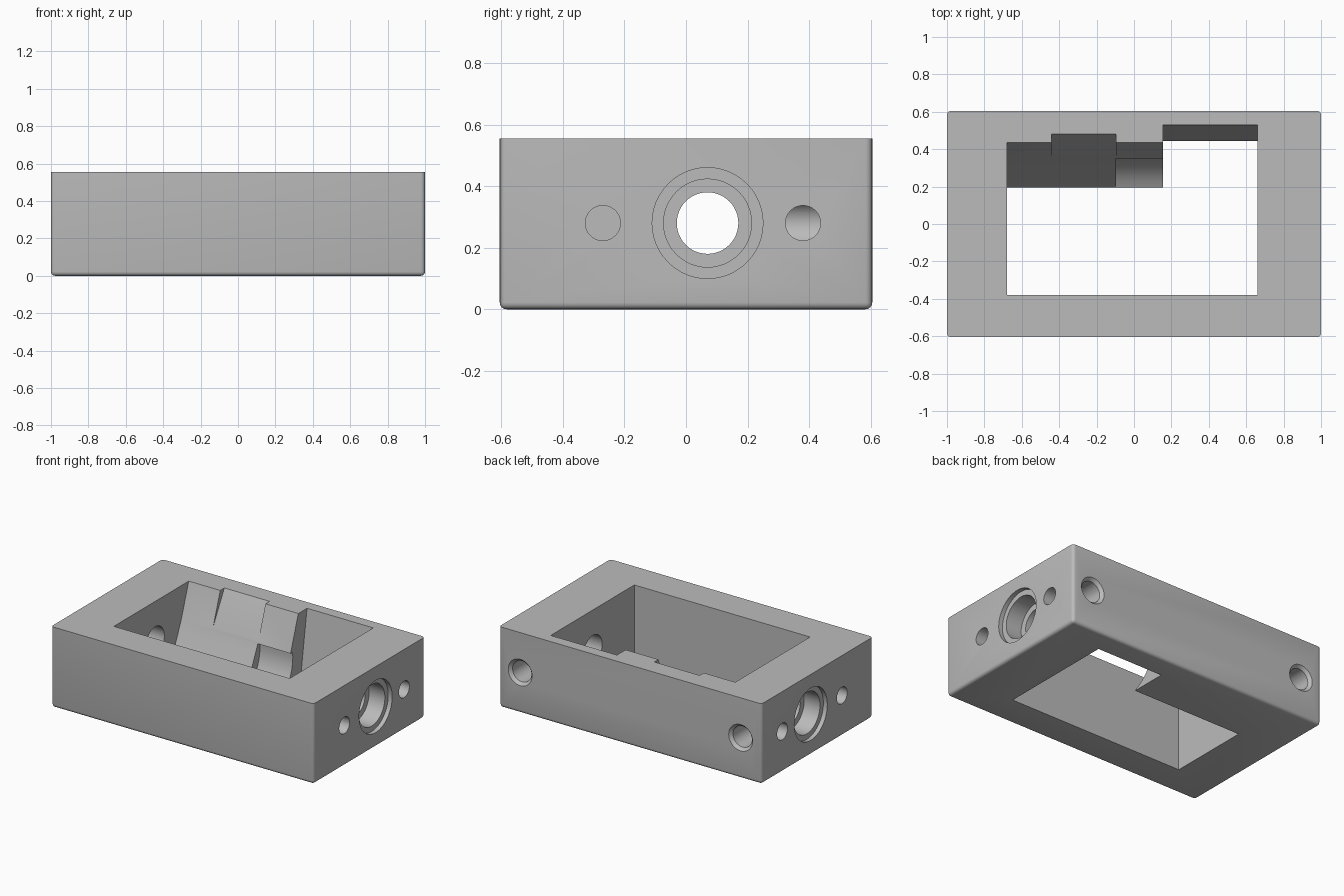
import bpy, bmesh, math
from mathutils import Matrix, Vector

cube = bpy.data.objects.get("Cube")
if cube:
    bpy.data.objects.remove(cube, do_unlink=True)

metal = bpy.data.materials.new("plain grey metal")
metal.use_nodes = True
GREY = (0.5, 0.5, 0.5, 1)
metal.diffuse_color = GREY
metal.node_tree.nodes["Principled BSDF"].inputs["Base Color"].default_value = GREY

W, D, H = 2.0, 1.21, 0.555
BORE_Y, BORE_Z = 0.07, 0.28


def add_object(name, bm):
    bmesh.ops.recalc_face_normals(bm, faces=bm.faces)
    mesh = bpy.data.meshes.new(name)
    bm.to_mesh(mesh)
    bm.free()
    mesh.materials.append(metal)
    obj = bpy.data.objects.new(name, mesh)
    bpy.context.collection.objects.link(obj)
    return obj


def prism(name, profile, x0, x1):
    """Extrude a (y, z) profile along x."""
    bm = bmesh.new()
    face = bm.faces.new([bm.verts.new((x0, y, z)) for y, z in profile])
    ext = bmesh.ops.extrude_face_region(bm, geom=[face])
    verts = [v for v in ext["geom"] if isinstance(v, bmesh.types.BMVert)]
    bmesh.ops.translate(bm, verts=verts, vec=(x1 - x0, 0, 0))
    return add_object(name, bm)


def stepped_hole(name, origin, direction, steps, sides=48):
    """Turned solid: steps are (depth, radius) along the direction."""
    bm = bmesh.new()
    turn = Vector((0, 0, 1)).rotation_difference(Vector(direction)).to_matrix().to_4x4()
    place = Matrix.Translation(origin) @ turn
    rings = []
    for depth, r in steps:
        rings.append([bm.verts.new(place @ Vector((r * math.cos(a), r * math.sin(a), depth)))
                      for a in (math.tau * i / sides for i in range(sides))])
    for a, b in zip(rings, rings[1:]):
        for i in range(sides):
            j = (i + 1) % sides
            bm.faces.new((a[i], a[j], b[j], b[i]))
    bm.faces.new(rings[0])
    bm.faces.new(rings[-1])
    return add_object(name, bm)


# Block with rounded upright and bottom edges, crisp top
bm = bmesh.new()
bmesh.ops.create_cube(bm, size=1)
bmesh.ops.transform(bm, verts=bm.verts,
                    matrix=Matrix.Translation((0, 0, H / 2)) @ Matrix.Diagonal((W, D, H, 1)))
soft = [e for e in bm.edges if min(v.co.z for v in e.verts) < H / 2]
bmesh.ops.bevel(bm, geom=soft, offset=0.022, segments=4, profile=0.5, affect='EDGES')
block = add_object("housing_block", bm)

# Cavity with sloping back wall
cutters = [prism("cavity_cutter", [(-0.38, -0.1), (0.15, -0.1), (0.195, 0), (0.22, 0.04),
                                   (0.248, 0.09), (0.283, 0.165), (0.318, 0.24), (0.35, 0.31),
                                   (0.435, H), (0.47, 0.655), (-0.38, 0.655)], -0.68, 0.66)]

# Upper relief in the slope
cutters.append(prism("relief_cutter", [(0.2, 0.3), (0.34, 0.3), (0.48, H),
                                       (0.535, 0.655), (0.2, 0.655)], -0.44, -0.095))

# Round clearance pocket under a small ledge, around the bore axis
R = 0.305
arc = []
for i in range(11):
    a = math.radians(6 - 72 * i / 10)
    arc.append((BORE_Y + R * math.cos(a), BORE_Z + R * math.sin(a)))
cutters.append(prism("pocket_cutter", arc + [(0, -0.02), (0, arc[0][1])], -0.095, 0.2))

# Deeper end of the cavity
cutters.append(prism("deep_cutter", [(0, -0.1), (0.43, -0.1), (0.445, 0), (0.53, H),
                                     (0.545, 0.655), (0, 0.655)], 0.155, 0.66))

# Bores and blind holes, mirrored on both ends
for side in (1, -1):
    cutters.append(stepped_hole("bore_cutter", (side, BORE_Y, BORE_Z), (-side, 0, 0),
                                [(-0.1, 0.18), (0.03, 0.18), (0.03, 0.143), (0.15, 0.143),
                                 (0.15, 0.1), (0.5, 0.1)]))
    for y in (-0.27, 0.38):
        cutters.append(stepped_hole("pin_hole_cutter", (side, y, BORE_Z), (-side, 0, 0),
                                    [(-0.1, 0.057), (0.18, 0.057)], 32))
    cutters.append(stepped_hole("back_hole_cutter", (0.84 * side, D / 2, BORE_Z), (0, -1, 0),
                                [(-0.02, 0.11), (0.02, 0.072), (0.3, 0.072), (0.34, 0.005)], 40))

# Carve everything out of the block
bpy.context.view_layer.objects.active = block
block.select_set(True)
for cutter in cutters:
    mod = block.modifiers.new("cut", 'BOOLEAN')
    mod.operation, mod.solver, mod.object = 'DIFFERENCE', 'EXACT', cutter
    bpy.ops.object.modifier_apply(modifier=mod.name)
for cutter in cutters:
    bpy.data.objects.remove(cutter, do_unlink=True)

bpy.ops.object.shade_smooth_by_angle(angle=math.radians(25))
